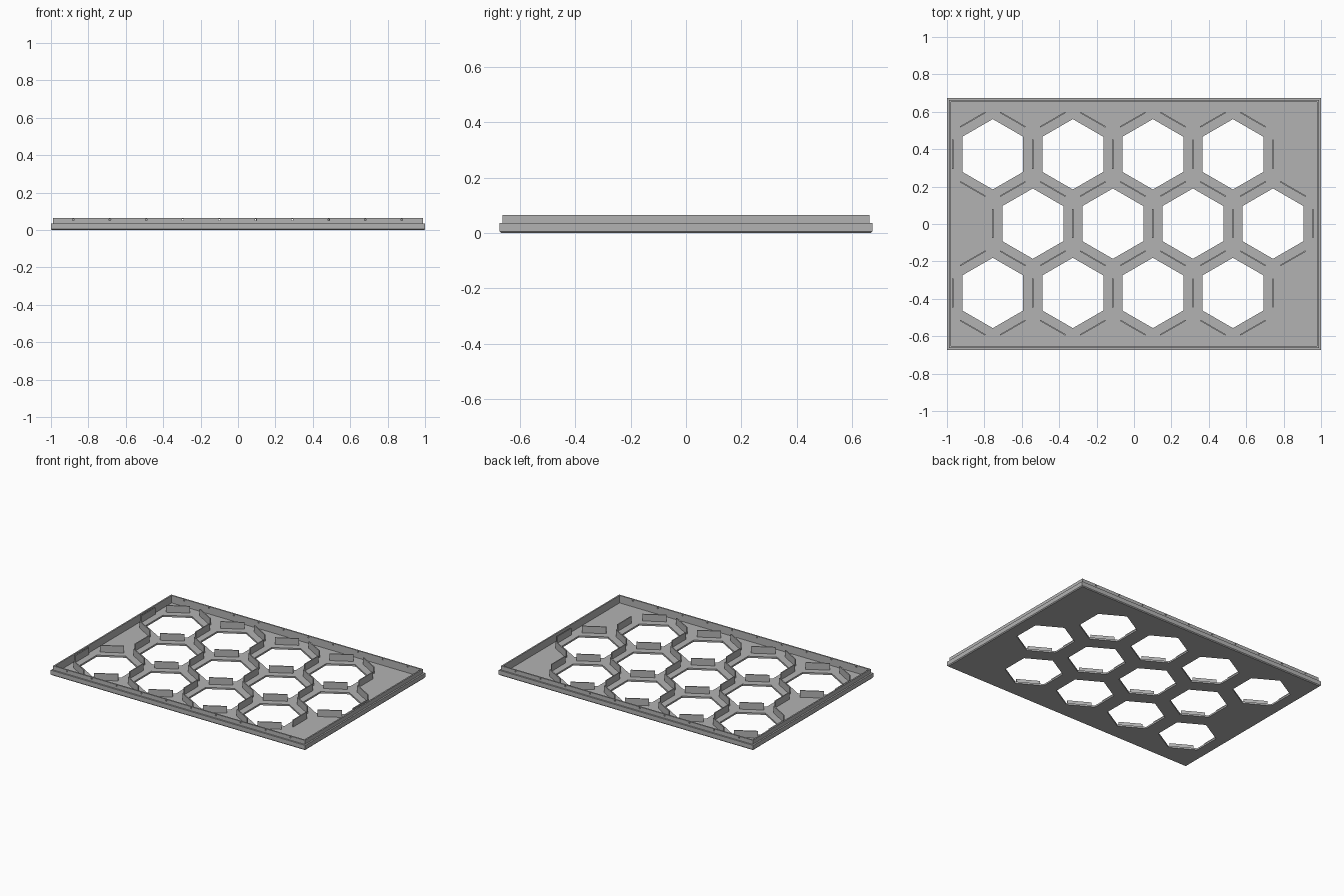
import bpy, bmesh, math
from mathutils import Matrix, Vector

if "Cube" in bpy.data.objects:
    bpy.data.objects.remove(bpy.data.objects["Cube"], do_unlink=True)

HALF_X, HALF_Y = 1.0, 0.674
PITCH = 0.428                      # spacing of neighbouring hexagons
ROW = PITCH * math.sqrt(3) / 2
HOLE_R = 0.188
FLOOR, RIM = 0.012, 0.065

grey = bpy.data.materials.new("plain grey")
grey.use_nodes = True
grey.diffuse_color = (0.45, 0.45, 0.45, 1)
grey.node_tree.nodes["Principled BSDF"].inputs["Base Color"].default_value = (0.45, 0.45, 0.45, 1)


def make_object(name, bm):
    bmesh.ops.recalc_face_normals(bm, faces=bm.faces)
    mesh = bpy.data.meshes.new(name)
    bm.to_mesh(mesh)
    bm.free()
    mesh.materials.append(grey)
    obj = bpy.data.objects.new(name, mesh)
    bpy.context.collection.objects.link(obj)
    return obj


def cut(target, cutter):
    cutter.hide_render = True
    mod = target.modifiers.new("cut", 'BOOLEAN')
    mod.operation, mod.solver, mod.object = 'DIFFERENCE', 'EXACT', cutter
    bpy.context.view_layer.objects.active = target
    bpy.ops.object.modifier_apply(modifier=mod.name)
    bpy.data.objects.remove(cutter, do_unlink=True)


# Tray: stepped wall profile (inset, height) swept round the rectangle
profile = [(0.005, 0), (0, 0.006), (0, 0.036), (0.011, 0.036),
           (0.011, RIM), (0.021, RIM), (0.021, FLOOR)]
bm = bmesh.new()
rings = [[bm.verts.new((sx * (HALF_X - i), sy * (HALF_Y - i), z))
          for sx, sy in ((-1, -1), (1, -1), (1, 1), (-1, 1))] for i, z in profile]
for a, b in zip(rings, rings[1:]):
    for k in range(4):
        n = (k + 1) % 4
        bm.faces.new((a[k], a[n], b[n], b[k]))
bm.faces.new(rings[0])
bm.faces.new(rings[-1])
tray = make_object("tray", bm)

# Hexagon centres: three staggered rows of four
centres = [Vector((-0.755 + PITCH * (col + (0.5 if row == 0 else 0)), row * ROW + 0.002, 0))
           for row in (-1, 0, 1) for col in range(4)]

# Hexagonal openings
bm = bmesh.new()
for c in centres:
    bmesh.ops.create_cone(bm, cap_ends=True, segments=6, radius1=HOLE_R, radius2=HOLE_R, depth=0.2,
                          matrix=Matrix.Translation(c))
cut(tray, make_object("hexagon_cutter", bm))

# Small holes along the front and back rim
bm = bmesh.new()
for side in (-1, 1):
    for k in range(10):
        place = Matrix.Translation((-0.88 + 0.195 * k, side * (HALF_Y - 0.016), 0.055))
        bmesh.ops.create_cone(bm, cap_ends=True, segments=10, radius1=0.005, radius2=0.005, depth=0.03,
                              matrix=place @ Matrix.Rotation(math.pi / 2, 4, 'X'))
cut(tray, make_object("rim_hole_cutter", bm))

# Thin upright tabs on each cell border, shared between neighbours
bm = bmesh.new()
seen = set()
for c in centres:
    for k in range(6):
        angle = k * math.pi / 3
        p = c + Vector((math.cos(angle), math.sin(angle), 0)) * PITCH / 2
        key = (round(p.x * 20), round(p.y * 20))
        if key in seen:
            continue
        seen.add(key)
        height = 0.05
        p.z = FLOOR - 0.002 + height / 2
        bmesh.ops.create_cube(bm, size=1, matrix=Matrix.Translation(p) @ Matrix.Rotation(angle, 4, 'Z')
                              @ Matrix.Diagonal((0.007, 0.156, height, 1)))
make_object("divider_tabs", bm)
